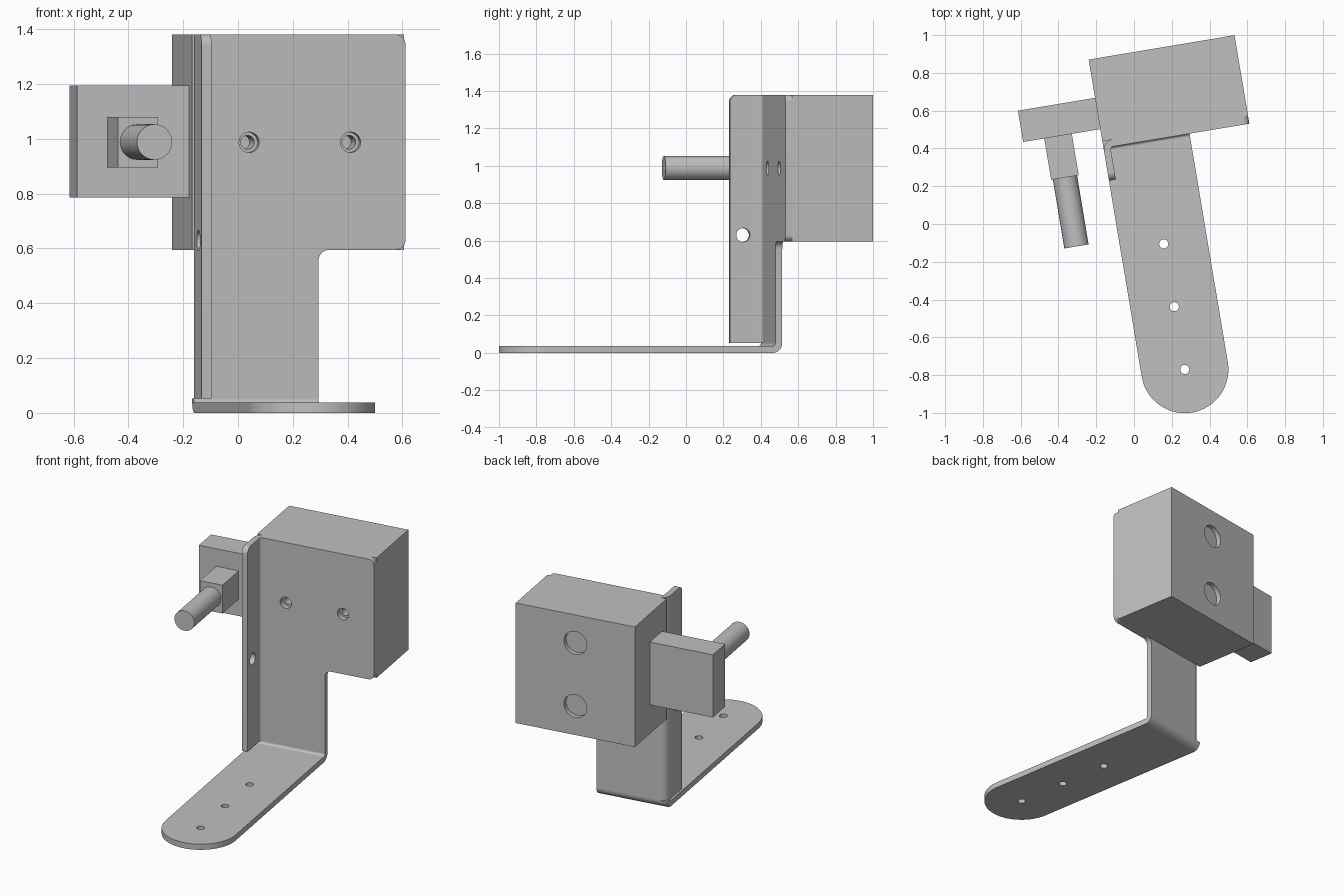
import bpy, bmesh, math
from mathutils import Vector

if "Cube" in bpy.data.objects:
    bpy.data.objects.remove(bpy.data.objects["Cube"])

TURN = math.radians(9.5)          # the whole assembly is turned about z
T, R_IN = 0.037, 0.015            # sheet thickness, inner bend radius
R_OUT = T + R_IN
LEFT, ARM, WIDE = -0.093, 0.369, 0.69   # sheet edges across the width
FRONT = 0.423                     # front face of the upright sheet
BACK = FRONT + T
BEND = BACK - R_OUT               # where the bends begin
LOW, TOP = 0.595, 1.38            # housing bottom and top

grey = bpy.data.materials.new("plain_grey")
grey.use_nodes = True
grey.diffuse_color = (0.527, 0.527, 0.527, 1)
grey.node_tree.nodes["Principled BSDF"].inputs["Base Color"].default_value = grey.diffuse_color


def outline(corners, steps=12):
    """Polygon from (a, b[, radius]) right-angle corners."""
    pts = []
    for i, c in enumerate(corners):
        p = Vector(c[:2])
        if len(c) == 2:
            new = [p]
        else:
            d1 = (Vector(corners[i - 1][:2]) - p).normalized()
            d2 = (Vector(corners[(i + 1) % len(corners)][:2]) - p).normalized()
            mid = p + c[2] * (d1 + d2)
            new = []
            for k in range(steps + 1):
                t = math.pi / 2 * k / steps
                new.append(mid - c[2] * (d2 * math.cos(t) + d1 * math.sin(t)))
        for q in new:
            if not pts or (q - pts[-1]).length > 1e-5:
                pts.append(q)
    if (pts[0] - pts[-1]).length < 1e-5:
        pts.pop()
    return pts


def circle(a, b, r, n=48):
    return [Vector((a + r * math.cos(2 * math.pi * k / n),
                    b + r * math.sin(2 * math.pi * k / n))) for k in range(n)]


PLACE = {
    "z": lambda p, h: (p.x, p.y, h),
    "y": lambda p, h: (p.x, h, p.y),
    "x": lambda p, h: (h, p.x, p.y),
}


def prism(name, pts, axis, lo, hi):
    """Extrude a flat outline along an axis."""
    bm = bmesh.new()
    ends = [[bm.verts.new(PLACE[axis](p, h)) for p in pts] for h in (lo, hi)]
    bm.faces.new(ends[0])
    bm.faces.new(ends[1])
    for i in range(len(pts)):
        bm.faces.new((ends[0][i - 1], ends[0][i], ends[1][i], ends[1][i - 1]))
    bmesh.ops.recalc_face_normals(bm, faces=bm.faces)
    mesh = bpy.data.meshes.new(name)
    bm.to_mesh(mesh)
    bm.free()
    obj = bpy.data.objects.new(name, mesh)
    obj.rotation_euler.z = TURN
    mesh.materials.append(grey)
    bpy.context.collection.objects.link(obj)
    return obj


def block(name, x, y, z):
    pts = outline([(x[0], y[0]), (x[1], y[0]), (x[1], y[1]), (x[0], y[1])])
    return prism(name, pts, "z", *z)


def drill(obj, holes):
    """Cut round holes given as (a, b, radius, axis, lo, hi)."""
    cutters = []
    for a, b, r, axis, lo, hi in holes:
        cutter = prism("hole_cutter", circle(a, b, r), axis, lo, hi)
        cutter.hide_render = True
        mod = obj.modifiers.new("hole", "BOOLEAN")
        mod.operation, mod.solver, mod.object = "DIFFERENCE", "EXACT", cutter
        cutters.append(cutter)
    deps = bpy.context.evaluated_depsgraph_get()
    deps.update()
    mesh = bpy.data.meshes.new_from_object(obj.evaluated_get(deps))
    obj.modifiers.clear()
    obj.data = mesh
    for cutter in cutters:
        bpy.data.objects.remove(cutter)


# Foot: flat strip with a round front end and three holes
half = (ARM - LEFT) / 2
mid = LEFT + half
tip = -0.804 - half
foot = prism("foot_plate", outline([(LEFT, BEND), (LEFT, tip, half - 1e-4),
                                    (ARM, tip, half - 1e-4), (ARM, BEND)], 24), "z", 0, T)
drill(foot, [(mid, y, 0.024, "z", -0.1, 0.1) for y in (-0.804, -0.467, -0.13)])

# Bend between foot and upright
foot_bend = prism("foot_bend", outline([
    (BEND, 0), (BACK, 0, R_OUT), (BACK, R_OUT), (FRONT, R_OUT),
    (FRONT, T, R_IN), (BEND, T)]), "x", LEFT, ARM)

# Upright: narrow stem widening to the mounting face
SCREWS = (0.112, 0.487)
upright = prism("upright_plate", outline([
    (LEFT + R_OUT, R_OUT), (ARM, R_OUT), (ARM, LOW, 0.04), (WIDE, LOW, 0.035),
    (WIDE, TOP, 0.035), (LEFT + R_OUT, TOP)]), "y", FRONT, BACK)
drill(upright, [(x, 0.987, 0.037, "y", 0.3, 0.6) for x in SCREWS])

# Side flange and its bend
flange = prism("side_flange", outline([
    (0.248, R_OUT), (BEND, R_OUT), (BEND, TOP), (0.248, TOP, 0.04)]), "x", LEFT, LEFT + T)
drill(flange, [(0.319, 0.63, 0.037, "x", -0.3, 0.1)])
flange_bend = prism("flange_bend", outline([
    (LEFT, BEND), (LEFT, BACK, R_OUT), (LEFT + R_OUT, BACK), (LEFT + R_OUT, FRONT),
    (LEFT + T, FRONT, R_IN), (LEFT + T, BEND)]), "z", R_OUT, TOP)

# Housing with screw holes in front and round recesses behind
housing = block("housing", (LEFT, WIDE), (BACK, 0.898), (LOW, TOP))
drill(housing, [(x, 0.987, 0.025, "y", 0.4, 0.56) for x in SCREWS]
      + [(0.298, z, 0.075, "y", 0.868, 1.0) for z in (0.785, 1.197)])

# Side arm, rod holder and rod
side_arm = block("side_arm", (-0.507, LEFT), (0.525, 0.693), (0.785, 1.195))
rod_holder = block("rod_holder", (-0.394, -0.246), (0.303, 0.525), (0.895, 1.08))
rod = prism("rod", circle(-0.32, 0.988, 0.065), "y", -0.067, 0.303)

# Smooth curved walls, keep edges sharp
bpy.ops.object.select_all(action="DESELECT")
parts = [foot, foot_bend, upright, flange, flange_bend, housing, side_arm, rod_holder, rod]
for part in parts:
    part.select_set(True)
bpy.context.view_layer.objects.active = housing
bpy.ops.object.shade_smooth_by_angle(angle=math.radians(30))
